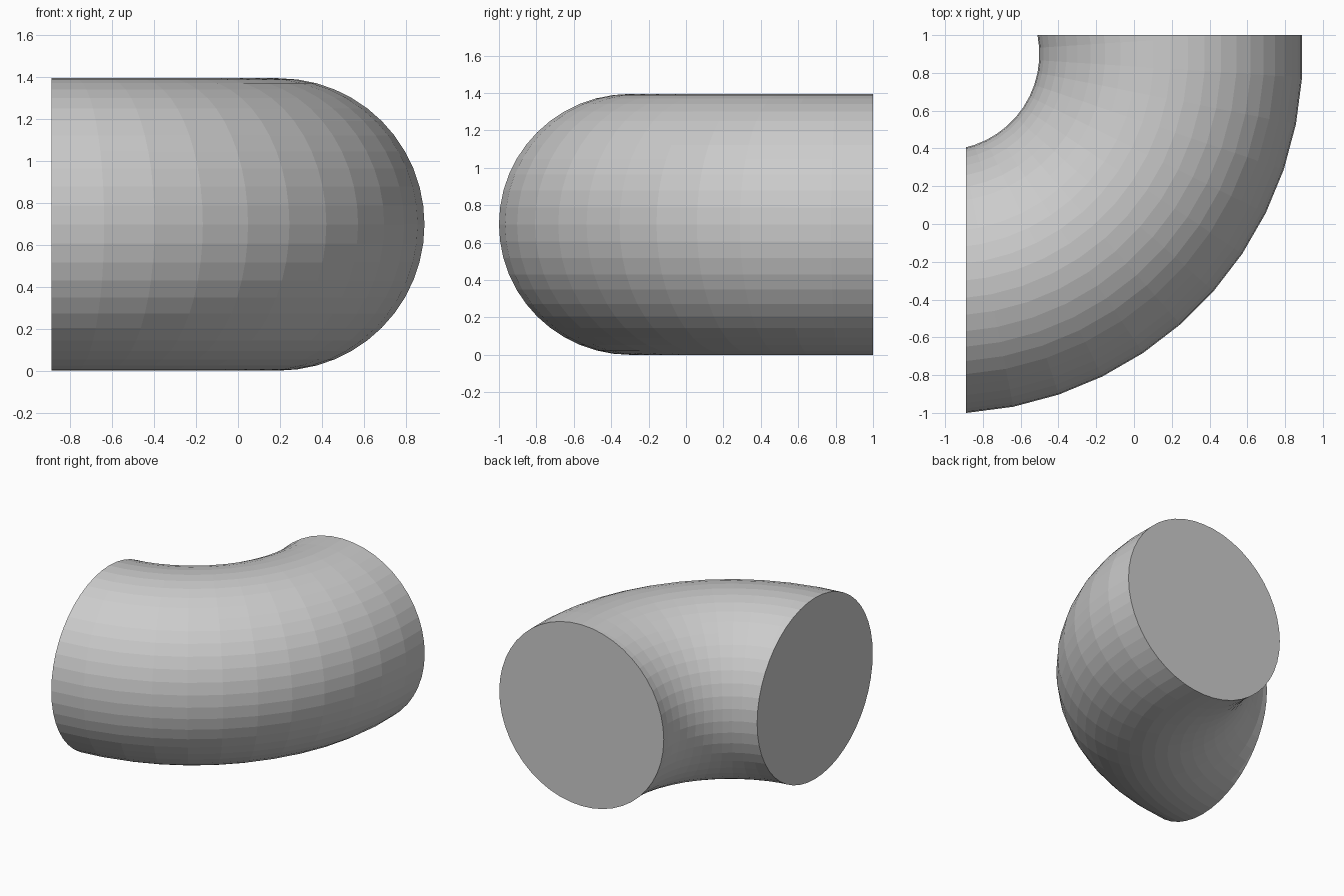
import bpy, bmesh, math

if "Cube" in bpy.data.objects:
    bpy.data.objects.remove(bpy.data.objects["Cube"])

SEG = 48                      # ring segments of the full torus
TUBE_R = 0.6975
OUTER = 1.904                 # outer radius of the bend
CX, CY = -1.01, 0.90          # centre of the bend

# Full ring, turned half a segment
bpy.ops.mesh.primitive_torus_add(
    major_segments=SEG, minor_segments=48,
    major_radius=OUTER - TUBE_R, minor_radius=TUBE_R,
    location=(CX, CY, TUBE_R), rotation=(0, 0, math.pi / SEG))
pipe = bpy.context.object
pipe.name = "pipe_elbow"
bpy.ops.object.transform_apply(location=True, rotation=True, scale=True)

# Cut out a quarter with two axis-aligned planes and cap the ends
bm = bmesh.new()
bm.from_mesh(pipe.data)
for co, no in (((-0.89, 0, 0), (-1, 0, 0)), ((0, 1, 0), (0, 1, 0))):
    bmesh.ops.bisect_plane(bm, geom=bm.verts[:] + bm.edges[:] + bm.faces[:],
                           plane_co=co, plane_no=no, dist=1e-5, clear_outer=True)
bmesh.ops.holes_fill(bm, edges=[e for e in bm.edges if e.is_boundary], sides=0)
bmesh.ops.recalc_face_normals(bm, faces=bm.faces[:])
for f in bm.faces:
    f.smooth = False
bm.to_mesh(pipe.data)
bm.free()
